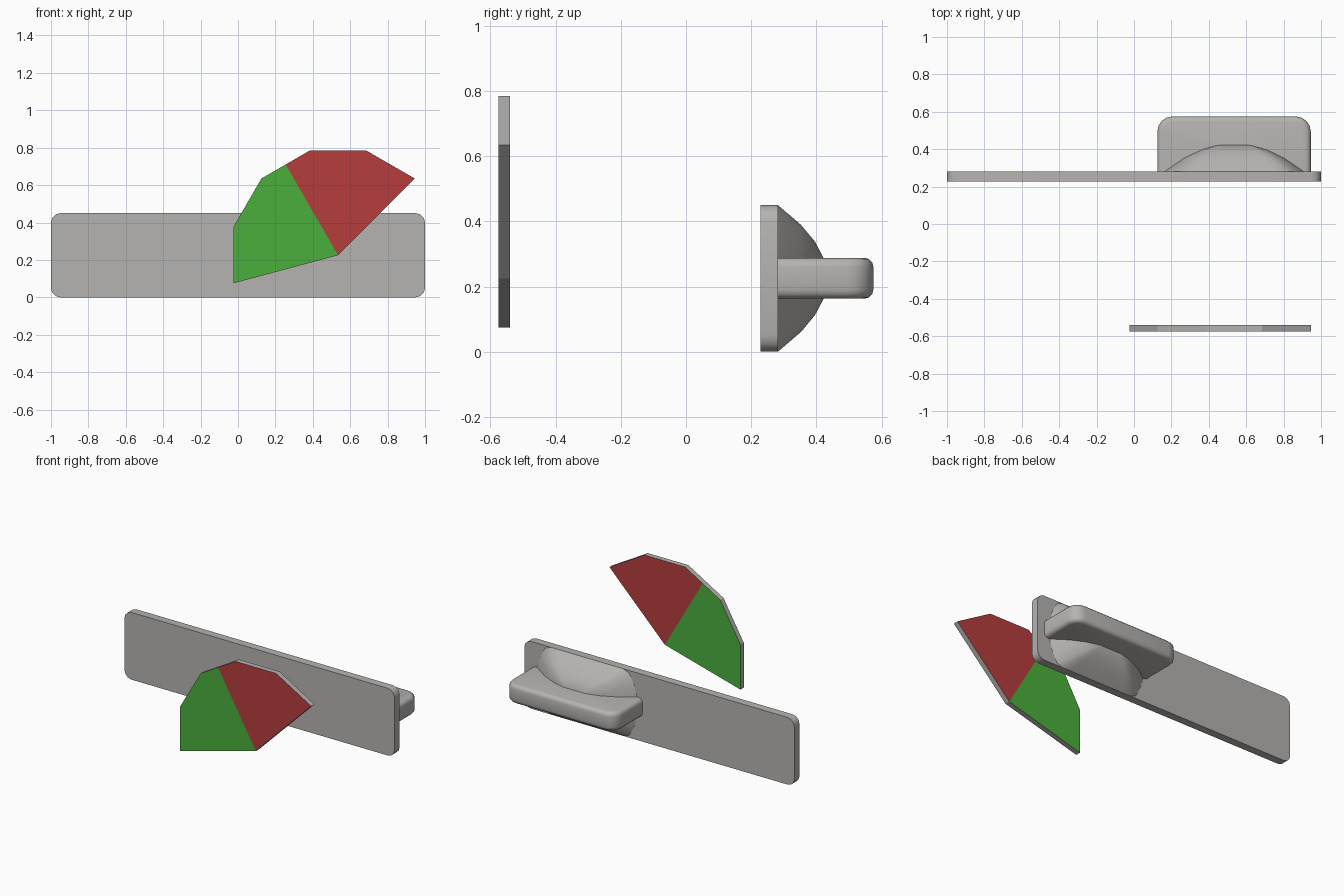
import bpy, bmesh, math

if "Cube" in bpy.data.objects:
    bpy.data.objects.remove(bpy.data.objects["Cube"])

CX, CZ = 0.535, 0.225        # turning axis of the knob and the indicator
PLATE_FRONT, PLATE_BACK = 0.228, 0.282


def material(name, rgb):
    m = bpy.data.materials.new(name)
    m.diffuse_color = (*rgb, 1)
    m.use_nodes = True
    m.node_tree.nodes["Principled BSDF"].inputs["Base Color"].default_value = m.diffuse_color
    return m


metal = material("brushed_grey", (0.47, 0.455, 0.44))
red = material("red", (0.47, 0.046, 0.046))
green = material("green", (0.07, 0.43, 0.046))


def finish(name, bm, mats, angle=None):
    bmesh.ops.recalc_face_normals(bm, faces=bm.faces)
    mesh = bpy.data.meshes.new(name)
    bm.to_mesh(mesh)
    bm.free()
    for m in mats:
        mesh.materials.append(m)
    ob = bpy.data.objects.new(name, mesh)
    bpy.context.collection.objects.link(ob)
    if angle:
        bpy.ops.object.select_all(action='DESELECT')
        ob.select_set(True)
        bpy.context.view_layer.objects.active = ob
        bpy.ops.object.shade_smooth_by_angle(angle=math.radians(angle))
    return ob


def box(x0, x1, y0, y1, z0, z1):
    bm = bmesh.new()
    bmesh.ops.create_cube(bm, size=1)
    for v in bm.verts:
        v.co = (x1 if v.co.x > 0 else x0,
                y1 if v.co.y > 0 else y0,
                z1 if v.co.z > 0 else z0)
    return bm


def bevel(bm, test, width, segments):
    edges = [e for e in bm.edges if test(*[v.co for v in e.verts])]
    bmesh.ops.bevel(bm, geom=edges, offset=width, segments=segments,
                    profile=0.5, affect='EDGES')


# Long back plate with rounded corners
bm = box(-1, 1, PLATE_FRONT, PLATE_BACK, 0, 0.45)
bevel(bm, lambda a, b: abs(a.y - b.y) > 0.01, 0.05, 3)
finish("back_plate", bm, [metal], 40)

# Thumb grip: rounded outer corners, then softened outline
bm = box(0.125, 0.945, 0.25, 0.575, 0.163, 0.288)
bevel(bm, lambda a, b: abs(a.z - b.z) > 0.01 and a.y > 0.5, 0.08, 4)
bevel(bm, lambda a, b: abs(a.z - b.z) < 0.001 and max(a.y, b.y) > 0.3, 0.027, 3)
finish("thumb_grip", bm, [metal], 50)

# Shallow dome under the grip, its round footprint cut off at the plate edges
bm = bmesh.new()
SEG, RADIUS, HEIGHT = 32, 0.375, 0.152
rings = []
for s in (1.0, 0.73, 0.5, 0.28):
    ring = []
    for i in range(SEG):
        a = 2 * math.pi * i / SEG
        z = max(-0.225, min(0.225, RADIUS * math.sin(a)))
        ring.append(bm.verts.new((CX + s * RADIUS * math.cos(a),
                                  PLATE_BACK + HEIGHT * (1 - s * s), CZ + s * z)))
    rings.append(ring)
for lo, hi in zip(rings, rings[1:]):
    for i in range(SEG):
        j = (i + 1) % SEG
        bm.faces.new((lo[i], lo[j], hi[j], hi[i]))
bm.faces.new(rings[-1])
bm.faces.new(rings[0])
finish("knob_dome", bm, [metal], 40)

# Fan-shaped indicator: red half, green half, grey rim
bm = bmesh.new()
fan = [(CX, CZ)]
R = 0.58
for deg in (45, 75, 105, 120, 135, 165, 195):
    r = R * math.cos(math.radians(15)) if deg == 120 else R
    t = math.radians(deg)
    fan.append((CX + r * math.cos(t), CZ + r * math.sin(t)))
front = [bm.verts.new((x, -0.575, z)) for x, z in fan]
back = [bm.verts.new((x, -0.54, z)) for x, z in fan]
for ids, mat in (((0, 1, 2, 3, 4), 1), ((0, 4, 5, 6, 7), 2)):
    for side in (front, back):
        bm.faces.new([side[i] for i in ids]).material_index = mat
for i in range(len(fan)):
    j = (i + 1) % len(fan)
    bm.faces.new((front[i], front[j], back[j], back[i]))
finish("indicator_fan", bm, [metal, red, green])
